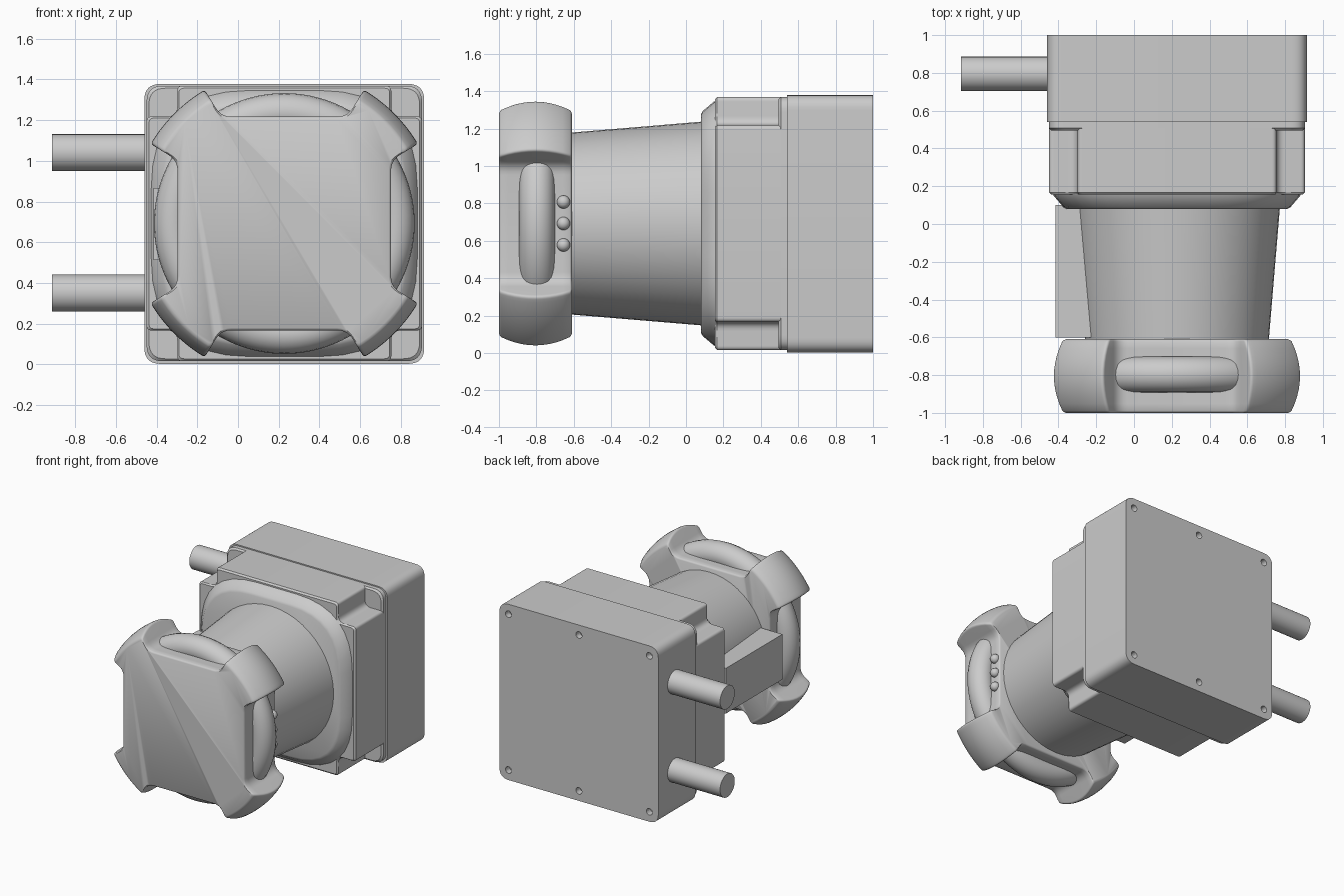
import bpy, bmesh, math
from mathutils import Vector

if "Cube" in bpy.data.objects:
    bpy.data.objects.remove(bpy.data.objects["Cube"])

CX, CZ = 0.2275, 0.692   # main axis, running along y


def finish(obj, name, angle=32):
    obj.name = obj.data.name = name
    bpy.ops.object.select_all(action='DESELECT')
    obj.select_set(True)
    bpy.context.view_layer.objects.active = obj
    bpy.ops.object.shade_smooth_by_angle(angle=math.radians(angle))
    return obj


def rounded(pts, n=6):
    """Polygon of (x, z, trim); each corner with trim > 0 becomes a curve."""
    out = []
    for i, (x, z, t) in enumerate(pts):
        c = Vector((x, z))
        if t == 0:
            out.append(c)
            continue
        a = Vector(pts[i - 1][:2])
        b = Vector(pts[(i + 1) % len(pts)][:2])
        p, q = c + (a - c).normalized() * t, c + (b - c).normalized() * t
        for k in range(n + 1):
            s = k / n
            out.append(p * (1 - s) ** 2 + c * 2 * s * (1 - s) + q * s * s)
    return out


def four(pts):
    """Repeat one quadrant's points four times around the axis."""
    out = []
    for k in range(4):
        for x, z, t in pts:
            for _ in range(k):
                x, z = -z, x
            out.append((x, z, t))
    return out


def square(w, t):
    return rounded(four([(w, w, t)]), 8)


def circle(r, n=48):
    return [Vector((r * math.cos(2 * math.pi * i / n), r * math.sin(2 * math.pi * i / n))) for i in range(n)]


def loft(name, layers, angle=32):
    """Skin a stack of equal-length outlines placed along y."""
    bm = bmesh.new()
    rings = [[bm.verts.new((CX + p.x, y, CZ + p.y)) for p in pts] for y, pts in layers]
    for r0, r1 in zip(rings, rings[1:]):
        for i in range(len(r0)):
            j = (i + 1) % len(r0)
            bm.faces.new((r0[i], r0[j], r1[j], r1[i]))
    bm.faces.new(rings[0])
    bm.faces.new(rings[-1])
    bmesh.ops.recalc_face_normals(bm, faces=bm.faces)
    me = bpy.data.meshes.new(name)
    bm.to_mesh(me)
    bm.free()
    obj = bpy.data.objects.new(name, me)
    bpy.context.collection.objects.link(obj)
    return finish(obj, name, angle)


# Rear housing with six screw holes in the back face
rear = loft("rear_housing", [(0.54, square(0.688, 0.08)), (1.0, square(0.688, 0.08))])
rear.location.z = 0.69 - CZ
for x in (-0.61, 0, 0.61):
    for z in (-0.61, 0.61):
        bpy.ops.mesh.primitive_cylinder_add(vertices=20, radius=0.026, depth=0.1,
                                            location=(CX + x, 1.0, 0.69 + z), rotation=(math.pi / 2, 0, 0))
        cutter = bpy.context.object
        cutter.hide_render = True
        mod = rear.modifiers.new("hole", 'BOOLEAN')
        mod.object, mod.operation, mod.solver = cutter, 'DIFFERENCE', 'EXACT'
        bpy.context.view_layer.objects.active = rear
        bpy.ops.object.modifier_apply(modifier=mod.name)
        bpy.data.objects.remove(cutter)
finish(rear, "rear_housing")


# Middle housing: full plate behind, notched corners in front
def cross(w, c):
    return rounded(four([(w, c, 0.025), (c, c, 0.05), (c, w, 0.025)]))


loft("middle_plate", [(0.495, square(0.665, 0.08)), (0.507, square(0.677, 0.08)), (0.56, square(0.677, 0.08))])
loft("notched_body", [(0.155, cross(0.665, 0.518)), (0.167, cross(0.677, 0.526)), (0.52, cross(0.677, 0.526))])

# Sloped rounded-square flange and tapered neck
loft("front_flange", [(0.08, square(0.585, 0.42)), (0.09, square(0.602, 0.43)),
                      (0.15, square(0.653, 0.48)), (0.17, square(0.657, 0.48))])
loft("tapered_neck", [(-0.63, circle(0.485)), (0.10, circle(0.546))])

# Side block next to the neck
bpy.ops.mesh.primitive_cube_add(size=1, location=(-0.155, -0.25, 0.69))
block = bpy.context.object
block.scale = (0.52, 0.70, 0.354)
finish(block, "side_block")


# Handwheel: four barrel-shaped lobes with flat-bottomed gaps between
def wheel(r, f):
    s = Vector((f, 0.31))
    d = Vector((0.13, 0.08))
    b, c = s.dot(d), s.dot(s) - r * r
    t = (-b + math.sqrt(b * b - d.dot(d) * c)) / d.dot(d)
    tip = s + d * t
    a = math.atan2(tip.y, tip.x)
    arc = [a + (math.pi / 2 - 2 * a) * i / 10 for i in range(11)]
    q = [(s.x, s.y, 0.05)]
    q += [(r * math.cos(v), r * math.sin(v), 0.018 if i in (0, 10) else 0) for i, v in enumerate(arc)]
    q.append((s.y, s.x, 0.05))
    return rounded(four(q), 5)


layers = [(-1.0, wheel(0.694, 0.513)), (-0.995, wheel(0.705, 0.521))]
for i in range(11):
    u = -1 + 2 * i / 10
    layers.append((-0.805 + 0.183 * u, wheel(0.765 - 0.052 * u * u, 0.525)))
layers += [(-0.615, wheel(0.705, 0.521)), (-0.61, wheel(0.694, 0.513))]
loft("handwheel", layers, 35)

# Rounded rail showing in each gap
bpy.ops.mesh.primitive_torus_add(major_segments=96, minor_segments=20, major_radius=0.545, minor_radius=0.096,
                                 location=(CX, -0.797, CZ), rotation=(math.pi / 2, 0, 0))
finish(bpy.context.object, "grip_rail")

# Three marker beads on the right gap
for i in range(3):
    bpy.ops.mesh.primitive_uv_sphere_add(segments=20, ring_count=12, radius=0.035,
                                         location=(CX + 0.53, -0.655, CZ + (i - 1) * 0.115))
    finish(bpy.context.object, f"marker_bead_{i + 1}")

# Two side pipes
for name, z in (("upper_pipe", 1.04), ("lower_pipe", 0.35)):
    bpy.ops.mesh.primitive_cylinder_add(vertices=32, radius=0.091, depth=0.52,
                                        location=(-0.655, 0.795, z), rotation=(0, math.pi / 2, 0))
    finish(bpy.context.object, name)
